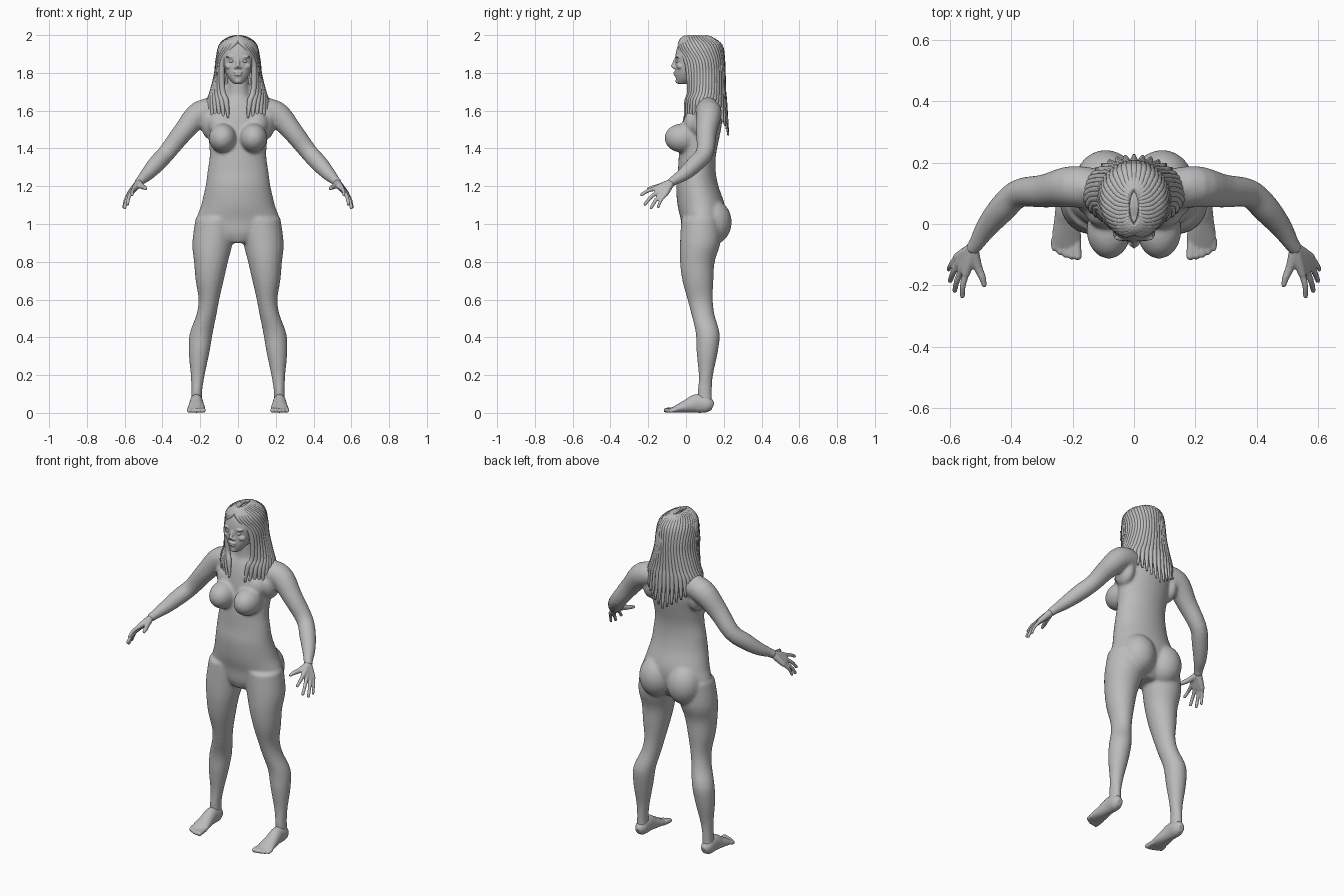
import bpy, bmesh, math
from mathutils import Vector, Matrix

cube = bpy.data.objects.get("Cube")
if cube:
    bpy.data.objects.remove(cube, do_unlink=True)

grey = bpy.data.materials.new("clay_grey")
grey.use_nodes = True
grey.diffuse_color = (0.5, 0.5, 0.5, 1)
bsdf = grey.node_tree.nodes["Principled BSDF"]
bsdf.inputs["Base Color"].default_value = (0.5, 0.5, 0.5, 1)
bsdf.inputs["Roughness"].default_value = 0.7

X, Y, Z = Vector((1, 0, 0)), Vector((0, 1, 0)), Vector((0, 0, 1))


def spline(pts, steps):
    """Catmull-Rom through tuples of any length."""
    out = []
    for i in range(len(pts) - 1):
        p = [pts[max(i - 1, 0)], pts[i], pts[i + 1], pts[min(i + 2, len(pts) - 1)]]
        for s in range(steps):
            t = s / steps
            out.append([b + t / 2 * ((c - a) + t * ((2 * a - 5 * b + 4 * c - d)
                        + t * (3 * (b - c) + d - a))) for a, b, c, d in zip(*p)])
    return out + [list(pts[-1])]


def tube(bm, stations, side=1, ref=Y, axis=None, sides=20, steps=4):
    """Sweep ellipses; stations are (x, y, z, r) or (x, y, z, r1, r2)."""
    st = spline([s if len(s) == 5 else (*s, s[3]) for s in stations], steps)
    mid = [Vector(s[:3]) for s in st]
    rings = []
    for i, s in enumerate(st):
        t = axis or (mid[min(i + 1, len(mid) - 1)] - mid[max(i - 1, 0)]).normalized()
        u = ref.cross(t).normalized()
        v = t.cross(u)
        ring = []
        for k in range(sides):
            a = math.tau * k / sides
            p = mid[i] + u * math.cos(a) * s[3] + v * math.sin(a) * s[4]
            ring.append(bm.verts.new((p.x * side, p.y, p.z)))
        rings.append(ring)
    for a, b in zip(rings, rings[1:]):
        for k in range(sides):
            j = (k + 1) % sides
            bm.faces.new((a[k], a[j], b[j], b[k]))
    bm.faces.new(rings[0])
    bm.faces.new(rings[-1])


def ball(bm, centre, radii, side=1):
    m = Matrix.Translation((centre[0] * side, *centre[1:])) @ Matrix.Diagonal((*radii, 1))
    bmesh.ops.create_uvsphere(bm, u_segments=24, v_segments=16, radius=1, matrix=m)


def finish(name, bm, voxel=0, smooth=0):
    bmesh.ops.recalc_face_normals(bm, faces=bm.faces[:])
    for f in bm.faces:
        f.smooth = True
    me = bpy.data.meshes.new(name)
    bm.to_mesh(me)
    bm.free()
    me.materials.append(grey)
    ob = bpy.data.objects.new(name, me)
    bpy.context.collection.objects.link(ob)
    if voxel:
        r = ob.modifiers.new("Blend", 'REMESH')
        r.mode, r.voxel_size, r.use_smooth_shade = 'VOXEL', voxel, True
        s = ob.modifiers.new("Soften", 'SMOOTH')
        s.factor, s.iterations = 0.5, smooth
    return ob


# Body: torso, arms and legs blended into one skin
bm = bmesh.new()
torso = [(0.90, .07, .07, .07), (0.95, .08, .16, .10), (1.02, .088, .217, .115),
         (1.10, .08, .195, .125), (1.20, .06, .172, .112), (1.28, .057, .161, .10),
         (1.36, .06, .15, .098), (1.45, .073, .155, .102), (1.53, .085, .163, .105),
         (1.60, .092, .15, .098), (1.65, .09, .10, .08), (1.69, .083, .062, .058),
         (1.80, .075, .055, .052)]
tube(bm, [(0, y, z, rx, ry) for z, y, rx, ry in torso], axis=Z, sides=40)
leg = [(.115, .08, 1.03, .11, .105), (.135, .075, .90, .107, .107), (.143, .06, .80, .09, .092),
       (.15, .063, .70, .074, .082), (.154, .075, .60, .055, .067), (.167, .09, .52, .053, .061),
       (.195, .115, .42, .061, .063), (.206, .112, .32, .055, .056), (.213, .105, .20, .037, .038),
       (.218, .10, .12, .029, .037), (.22, .10, .05, .03, .038)]
arm = [(.10, .11, 1.60, .065), (.20, .122, 1.585, .068), (.29, .108, 1.488, .055),
       (.375, .10, 1.38, .047), (.43, .05, 1.32, .046), (.48, -.01, 1.265, .037),
       (.515, -.065, 1.23, .026), (.53, -.085, 1.213, .025)]
for s in (1, -1):
    tube(bm, leg, s, axis=-Z, sides=28)
    tube(bm, arm, s)
    tube(bm, [(.04, .10, 1.72, .04), (.10, .11, 1.65, .045), (.18, .12, 1.615, .045)], s)
    ball(bm, (.15, .10, 1.53), (.045, .07, .08), s)       # side of the chest
    ball(bm, (.082, -.02, 1.455), (.073, .094, .077), s)  # bust
    ball(bm, (.09, .04, 1.53), (.07, .055, .07), s)       # upper chest
    ball(bm, (.092, .14, 1.01), (.10, .102, .12), s)      # seat
finish("body", bm, .008, 10)

# Hands: palm bones and fingers from knuckle to tip
fingers = [((.55, -.165, 1.187), (.56, -.235, 1.155), .009),
           ((.563, -.15, 1.17), (.585, -.217, 1.105), .009),
           ((.574, -.13, 1.158), (.60, -.185, 1.085), .009),
           ((.58, -.11, 1.155), (.605, -.148, 1.09), .008)]
bm = bmesh.new()
for s in (1, -1):
    wrist = (.524, -.078, 1.22)
    for knuckle, tip, r in fingers:
        tube(bm, [(*wrist, .02), (*Vector(wrist).lerp(Vector(knuckle), .5), .018),
                  (*knuckle, .014)], s, sides=12)
        bend = Vector(knuckle).lerp(Vector(tip), .5) + Vector((.004, -.003, .004))
        tube(bm, [(*knuckle, r + .003), (*bend, r + .001), (*tip, r)], s, sides=12)
        ball(bm, tip, (r, r, r), s)
    thumb = [(.525, -.09, 1.215, .02), (.51, -.14, 1.20, .015), (.495, -.175, 1.193, .012),
             (.489, -.198, 1.187, .009)]
    tube(bm, thumb, s, ref=Z, sides=12)
    ball(bm, thumb[-1][:3], (.009, .009, .009), s)
finish("hands", bm, .005, 3)

# Feet: heel-to-ball loft plus five toes
foot = [(.22, .142, .032, .018, .022), (.22, .115, .042, .034, .042), (.22, .06, .05, .036, .05),
        (.22, .01, .037, .041, .037), (.22, -.04, .023, .048, .023), (.22, -.072, .014, .044, .014)]
bm = bmesh.new()
for s in (1, -1):
    tube(bm, foot, s, ref=Z)
    for i in range(5):
        x, y, r = .184 + .019 * i, -.105 + .0016 * i * i, .014 - .001 * i
        tube(bm, [(x + .003, -.05, .018, r), (x, y, r, r)], s, ref=Z, sides=12)
        ball(bm, (x, y, r), (r, r, r), s)
finish("feet", bm, .005, 3)

# Head: skull, face loft and features
bm = bmesh.new()
ball(bm, (0, .075, 1.885), (.095, .115, .10))
ball(bm, (0, .05, 1.81), (.062, .07, .058))
face = [(1.742, -.018, .022, .026), (1.765, -.006, .045, .047), (1.80, 0, .064, .058),
        (1.85, .01, .077, .067), (1.90, .02, .083, .075), (1.95, .04, .07, .08),
        (1.975, .05, .05, .06)]
tube(bm, [(0, y, z, rx, ry) for z, y, rx, ry in face], axis=Z, sides=32)
ball(bm, (0, -.038, 1.757), (.02, .018, .015))
tube(bm, [(0, -.05, 1.878, .009), (0, -.063, 1.85, .01), (0, -.071, 1.83, .011)], sides=12)
ball(bm, (0, -.058, 1.803), (.025, .009, .006))
ball(bm, (0, -.057, 1.791), (.021, .009, .007))
for s in (1, -1):
    ball(bm, (.011, -.063, 1.828), (.009, .009, .007), s)
    ball(bm, (.035, -.044, 1.885), (.03, .012, .007), s)
    ball(bm, (.045, -.03, 1.835), (.025, .02, .018), s)
finish("head", bm, .004, 3)

bm = bmesh.new()
for s in (1, -1):
    ball(bm, (.034, -.043, 1.862), (.015, .013, .009), s)
finish("eyes", bm)

# Hair: strands falling from the parting; rows are z, half width, centre y, depth, front angle
rows = [(1.987, .015, .055, .055, 0), (1.975, .055, .06, .08, 0), (1.94, .092, .073, .11, 20),
        (1.87, .106, .08, .114, 46), (1.80, .113, .085, .112, 50), (1.70, .138, .10, .10, 36),
        (1.65, .155, .10, .105, 24), (1.60, .165, .10, .115, 18), (1.45, .17, .11, .115, 18)]


def hair_row(z):
    for a, b in zip(rows, rows[1:]):
        if z >= b[0]:
            t = (z - a[0]) / (b[0] - a[0])
            return [p + (q - p) * t for p, q in zip(a, b)]
    return rows[-1]


def strand(bm, t, side):
    if t < .3:
        end = 1.56
    else:
        end = 1.60 - max(0, t - .55) * .29
    path = []
    for z in [r[0] for r in rows[:7]] + [end]:
        _, hx, cy, ry, front = hair_row(z)
        a = math.radians(front + (180 - front) * t)
        r = .005 if z == end else .013
        path.append((hx * math.sin(a), cy - ry * math.cos(a), z, r, r * 1.15))
    a = math.pi * t
    tube(bm, path, side, ref=Vector((math.cos(a), math.sin(a), 0)), sides=8, steps=4)


bm = bmesh.new()
COUNT = 18
for s in (1, -1):
    for i in range(COUNT):
        strand(bm, i / (COUNT - 1), s)
finish("hair", bm)
